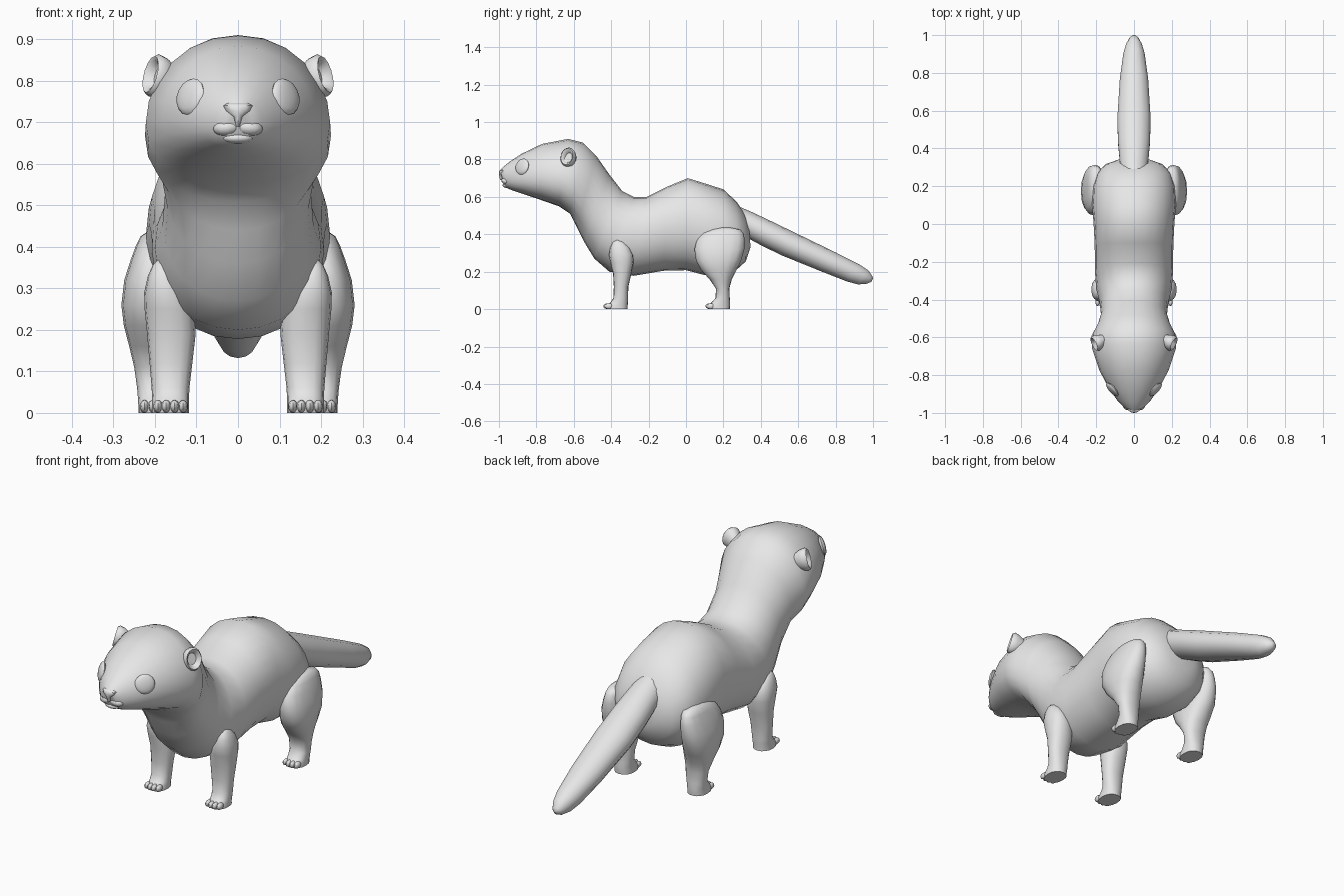
import bpy, bmesh, math
from mathutils import Vector, Matrix
from mathutils.bvhtree import BVHTree

if "Cube" in bpy.data.objects:
    bpy.data.objects.remove(bpy.data.objects["Cube"])

grey = bpy.data.materials.new("plain grey")
grey.diffuse_color = (0.8, 0.8, 0.8, 1)
grey.use_nodes = True
grey.node_tree.nodes["Principled BSDF"].inputs["Base Color"].default_value = grey.diffuse_color


def finish(name, bm, angle=50):
    bmesh.ops.recalc_face_normals(bm, faces=bm.faces)
    me = bpy.data.meshes.new(name)
    bm.to_mesh(me)
    bm.free()
    me.materials.append(grey)
    ob = bpy.data.objects.new(name, me)
    bpy.context.collection.objects.link(ob)
    bpy.ops.object.select_all(action='DESELECT')
    ob.select_set(True)
    bpy.context.view_layer.objects.active = ob
    bpy.ops.object.shade_smooth_by_angle(angle=math.radians(angle))
    return ob


def loft(name, rings, n=20, power=2.0, angle=50):
    """Skin rings given as (centre, half axis u, half axis v, skew)."""
    bm = bmesh.new()
    loops = []
    for c, u, v, skew in rings:
        loop = []
        for i in range(n):
            a = 2 * math.pi * i / n
            s, k = math.sin(a), math.cos(a)
            pu = math.copysign(abs(s) ** (2 / power), s)
            pv = math.copysign(abs(k) ** (2 / power), k) - skew * s * s
            loop.append(bm.verts.new(Vector(c) + Vector(u) * pu + Vector(v) * pv))
        loops.append(loop)
    for a, b in zip(loops, loops[1:]):
        for i in range(n):
            j = (i + 1) % n
            bm.faces.new((a[i], a[j], b[j], b[i]))
    bm.faces.new(loops[0])
    bm.faces.new(loops[-1])
    return finish(name, bm, angle)


def spine(rows, head_end=-9):
    """Rings from rows of (top y, top z, bottom y, bottom z, half width)."""
    out = []
    for ty, tz, by, bz, w in rows:
        t, b = Vector((0, ty, tz)), Vector((0, by, bz))
        out.append(((t + b) / 2, (w, 0, 0), (t - b) / 2, 0.17 if ty < head_end else 0))
    return out


def blob(name, pos, size, rot=None, seg=12):
    bm = bmesh.new()
    bmesh.ops.create_uvsphere(bm, u_segments=seg, v_segments=8, radius=1)
    m = Matrix.Translation(pos) @ (rot or Matrix()) @ Matrix.Diagonal((*size, 1))
    bmesh.ops.transform(bm, matrix=m, verts=bm.verts)
    return finish(name, bm)


# Head, neck and torso in one skin
body = loft("body", spine([
    (-.993, .742, -.975, .665, .035), (-.975, .762, -.958, .648, .058),
    (-.94, .79, -.93, .635, .088), (-.88, .83, -.87, .615, .13),
    (-.77, .883, -.78, .585, .183), (-.63, .91, -.68, .55, .222),
    (-.55, .89, -.62, .51, .224), (-.48, .82, -.585, .44, .192),
    (-.41, .72, -.545, .36, .175), (-.34, .63, -.49, .27, .182),
    (-.28, .60, -.41, .20, .2), (-.21, .60, -.28, .178, .207),
    (-.1, .655, -.12, .205, .208), (.01, .70, 0, .208, .214),
    (.1, .672, .1, .182, .222), (.2, .64, .2, .178, .217),
    (.27, .575, .27, .21, .195), (.315, .51, .32, .255, .15),
    (.338, .44, .345, .33, .08)], -.5), n=24, power=2.1)
tree = BVHTree.FromPolygons([v.co for v in body.data.vertices],
                            [tuple(p.vertices) for p in body.data.polygons])

# Tail
loft("tail", spine([
    (.28, .55, .24, .41, .07), (.35, .52, .33, .38, .078), (.47, .463, .4, .342, .087),
    (.6, .40, .51, .288, .09), (.8, .303, .72, .203, .077), (.93, .237, .86, .148, .058),
    (.975, .207, .92, .132, .043), (.995, .178, .965, .135, .026),
    (1.0, .165, .99, .145, .01)]), n=14)


def leg(name, side, rows):
    """Rows of z, front y, back y, inner x, outer x."""
    rings = [((side * (xi + xo) / 2, (yf + yb) / 2, z), ((xo - xi) / 2, 0, 0),
              (0, (yb - yf) / 2, 0), 0) for z, yf, yb, xi, xo in rows]
    loft(name, rings, n=16, power=2.3)


front_rows = [(0, -.425, -.312, .118, .207), (.016, -.428, -.312, .118, .207),
              (.035, -.405, -.31, .118, .207), (.06, -.388, -.31, .117, .208),
              (.12, -.386, -.308, .11, .213), (.19, -.39, -.292, .102, .219),
              (.25, -.405, -.28, .105, .225), (.29, -.412, -.283, .118, .226),
              (.33, -.405, -.302, .138, .217), (.357, -.392, -.33, .155, .205),
              (.37, -.375, -.355, .172, .192)]
hind_rows = [(0, .12, .234, .15, .24), (.016, .115, .236, .15, .24),
             (.035, .135, .236, .15, .241), (.06, .158, .234, .148, .243),
             (.11, .16, .232, .142, .25), (.16, .125, .245, .138, .262),
             (.21, .08, .27, .14, .275), (.26, .053, .295, .145, .281),
             (.32, .045, .312, .15, .274), (.37, .058, .314, .155, .258),
             (.405, .085, .308, .16, .245), (.425, .13, .29, .165, .235),
             (.435, .18, .24, .18, .22)]

for side, label in ((-1, "left"), (1, "right")):
    leg(label + "_front_leg", side, front_rows)
    leg(label + "_hind_leg", side, hind_rows)
    # Toes
    for part, x0, y0 in (("front", .1325, -.418), ("hind", .1645, .128)):
        for i in range(4):
            y = y0 + (.006 if i in (0, 3) else 0)
            blob(f"{label}_{part}_toe_{i + 1}", (side * (x0 + i * .0202), y, .0155),
                 (.0115, .024, .0155), seg=8)
    # Eye set on the head surface
    hit, normal, _, _ = tree.ray_cast(Vector((side * .115, -2, .762)), Vector((0, 1, 0)))
    turn = Vector((side * .72, -.66, .25)).to_track_quat('Z', 'Y').to_matrix().to_4x4()
    blob(label + "_eye", hit, (.046, .045, .014), turn, seg=16)
    # Cupped ear: base, outer rim, then sunken middle
    out = Vector((side * .86, -.42, .25)).normalized()
    u = Vector((0, 0, 1)).cross(out).normalized()
    v = out.cross(u)
    c = Vector((side * .192, -.627, .81))
    loft(label + "_ear", [(c + out * d, u * r * .88, v * r * 1.08, 0) for d, r in
                          ((-.04, .03), (-.01, .045), (.012, .049), (.022, .042),
                           (.018, .034), (.0, .024))], n=14)
    # Upper lip pad
    blob(label + "_lip", (side * .026, -.962, .687), (.034, .025, .02),
         Matrix.Rotation(side * .12, 4, 'Y'))

# Nose: broad flat top tapering to a point below
loft("nose", [((0, -.978, z), (w, 0, 0), (0, d, 0), 0) for z, w, d in
              ((.690, .004, .016), (.714, .012, .021), (.727, .032, .022),
               (.74, .035, .02), (.746, .026, .012))], n=12)

# Chin
blob("chin", (0, -.957, .662), (.038, .024, .014))
